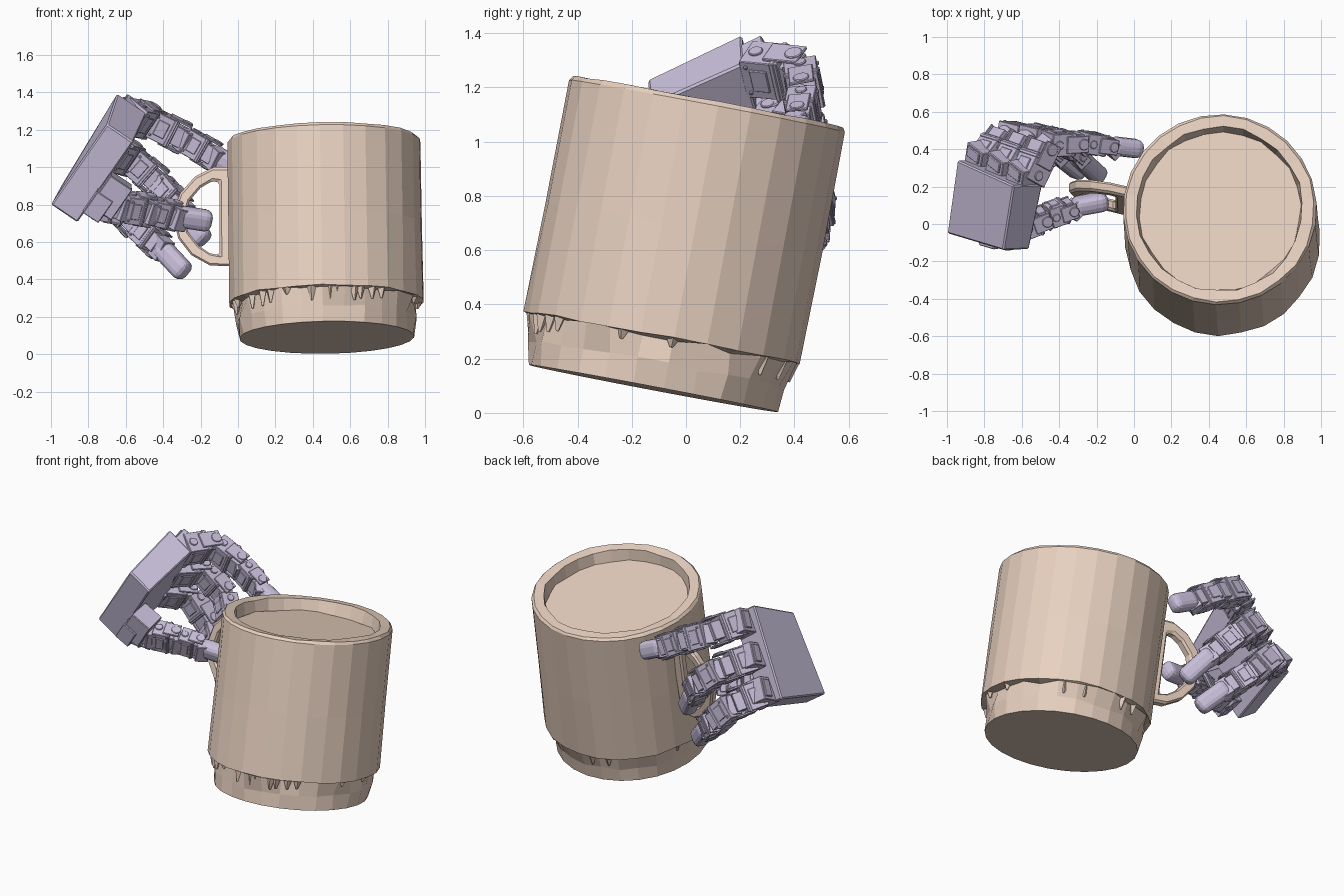
import bpy, bmesh, math, random
from mathutils import Vector, Matrix

if "Cube" in bpy.data.objects:
    bpy.data.objects.remove(bpy.data.objects["Cube"])

random.seed(4)


def material(name, rgb):
    m = bpy.data.materials.new(name)
    m.diffuse_color = (*rgb, 1)
    m.use_nodes = True
    m.node_tree.nodes["Principled BSDF"].inputs["Base Color"].default_value = m.diffuse_color
    return m


CLAY = material("clay", (0.81, 0.64, 0.53))
LILAC = material("lilac", (0.58, 0.52, 0.70))


def finish(bm, name, mat, bevel=0, segs=1):
    bmesh.ops.recalc_face_normals(bm, faces=bm.faces)
    me = bpy.data.meshes.new(name)
    bm.to_mesh(me)
    bm.free()
    ob = bpy.data.objects.new(name, me)
    bpy.context.collection.objects.link(ob)
    me.materials.append(mat)
    if bevel:
        b = ob.modifiers.new("bevel", 'BEVEL')
        b.width, b.segments = bevel, segs
    return ob


# Tilted mug: faceted lathe with a ragged step above the foot
SIDES = 26
axis = Vector((-0.015, 0.186, 0.982)).normalized()
mug_matrix = Matrix.Translation((0.475, -0.12, 0.09)) @ axis.to_track_quat('Z', 'Y').to_matrix().to_4x4()
# radius, height, jitter
profile = [(0.468, 0, 0), (0.476, 0.09, 0.014), (0.49, 0.185, 0.022), (0.519, 0.19, 0.006),
           (0.519, 0.6, 0), (0.518, 1.06, 0), (0.505, 1.076, 0.004), (0.445, 1.073, 0.007),
           (0.430, 1.0, 0.01)]
bm = bmesh.new()
rings = []
for r, z, j in profile:
    ring = []
    for i in range(SIDES):
        a = math.tau * i / SIDES
        rr, zz = r + random.uniform(-j, j), z + random.uniform(-j, j) * 0.6
        ring.append(bm.verts.new((rr * math.cos(a), rr * math.sin(a), zz)))
    rings.append(ring)
for lo, hi in zip(rings, rings[1:]):
    for i in range(SIDES):
        k = (i + 1) % SIDES
        bm.faces.new((lo[i], lo[k], hi[k], hi[i]))
bm.faces.new(rings[0])
bm.faces.new(rings[-1])
# Small chips hanging under the step
for i in range(22):
    a = random.uniform(0, math.tau)
    h = random.uniform(0.03, 0.08)
    m = Matrix.Rotation(a, 4, 'Z') @ Matrix.Translation((0.487, 0, 0.19 - h / 2)) @ Matrix.Rotation(math.pi, 4, 'X')
    bmesh.ops.create_cone(bm, cap_ends=True, segments=4, radius1=0.026, radius2=0.006, depth=h, matrix=m)
bm.transform(mug_matrix)
finish(bm, "mug_body", CLAY)

# D-shaped handle: matching outer and inner outlines given depth in y
outer = [(-0.03, 1.0), (-0.13, 1.0), (-0.23, 0.95), (-0.31, 0.86), (-0.35, 0.74), (-0.32, 0.62),
         (-0.25, 0.53), (-0.15, 0.475), (-0.03, 0.47), (-0.02, 0.73)]
inner = [(-0.10, 0.92), (-0.14, 0.925), (-0.20, 0.89), (-0.26, 0.82), (-0.285, 0.73), (-0.265, 0.65),
         (-0.21, 0.58), (-0.15, 0.54), (-0.10, 0.53), (-0.10, 0.73)]


def handle_point(p, side):
    return (p[0], 0.125 - 0.23 * (p[0] + 0.05) + 0.19 * (p[1] - 0.73) + side * 0.03, p[1])


bm = bmesh.new()
strips = [[bm.verts.new(handle_point(p, s)) for p in line]
          for line, s in ((outer, -1), (inner, -1), (inner, 1), (outer, 1))]
for j in range(4):
    a, b = strips[j], strips[(j + 1) % 4]
    for i in range(len(a)):
        k = (i + 1) % len(a)
        bm.faces.new((a[i], a[k], b[k], b[i]))
finish(bm, "mug_handle", CLAY, 0.012)

# Palm block: back face corners extruded along the inward normal
A, B = Vector((-1.0, -0.05, 0.8)), Vector((-0.945, 0.34, 0.9))
C, D = Vector((-0.645, 0.205, 1.395)), Vector((-0.70, -0.14, 1.23))
W = Vector((0.826, 0.03, -0.563))
V = (D - A).normalized()
U = (C - D).normalized()
bm = bmesh.new()
back = [bm.verts.new(p) for p in (A, B, C, D)]
face = [bm.verts.new(p + W * t) for p, t in ((A, 0.17), (B, 0.17), (C, 0.19), (D, 0.17))]
bm.faces.new(back)
bm.faces.new(face)
for i in range(4):
    k = (i + 1) % 4
    bm.faces.new((back[i], back[k], face[k], face[i]))
finish(bm, "palm", LILAC, 0.008)


def frame(p, q, hinge):
    a = (q - p).normalized()
    b = (hinge - a * hinge.dot(a)).normalized()
    m = Matrix((a, b, a.cross(b))).transposed().to_4x4()
    m.translation = (p + q) / 2
    return m


def box(bm, m, size, off=(0, 0, 0)):
    bmesh.ops.create_cube(bm, size=1, matrix=m @ Matrix.Translation(off) @ Matrix.Diagonal((*size, 1)))


def disc(bm, m, r, depth, off):
    turn = Matrix.Rotation(math.pi / 2, 4, 'X')
    bmesh.ops.create_cone(bm, cap_ends=True, segments=12, radius1=r, radius2=r, depth=depth,
                          matrix=m @ Matrix.Translation(off) @ turn)


# One motor segment: housing, bracket cheeks, pivots, ribs and screws
def segment(bm, p, q, hinge, w, d):
    m = frame(p, q, hinge)
    L = (q - p).length
    box(bm, m, (L * 0.66, w * 0.86, d), (-L * 0.1, 0, 0))
    box(bm, m, (L * 0.36, w * 0.6, d * 0.8), (L * 0.33, 0, 0))
    box(bm, m, (L * 0.08, w * 0.9, d * 1.06), (L * 0.14, 0, 0))
    for s in (-1, 1):
        box(bm, m, (L * 0.6, w * 0.07, d * 0.75), (L * 0.26, s * w * 0.45, 0))
        disc(bm, m, d * 0.25, w * 0.05, (L * 0.42, s * w * 0.49, 0))
        disc(bm, m, d * 0.2, w * 0.06, (-L * 0.25, s * w * 0.44, 0))
        box(bm, m, (L * 0.3, w * 0.5, d * 0.1), (-L * 0.12, 0, s * d * 0.5))
        for t in (-1, 1):
            box(bm, m, (0.014, 0.014, 0.01), (-L * 0.32, t * w * 0.3, s * d * 0.52))


# Three fingers and a thumb as joint paths ending in a rounded tip
paths = {
    "upper_finger": (V, [(-0.58, 0.22, 1.27), (-0.48, 0.43, 1.25), (-0.29, 0.44, 1.155),
                         (-0.13, 0.42, 1.06), (0.04, 0.4, 0.98)]),
    "middle_finger": (V, [(-0.69, 0.27, 1.08), (-0.58, 0.46, 1.05), (-0.43, 0.47, 0.92),
                          (-0.31, 0.37, 0.78), (-0.18, 0.25, 0.6)]),
    "lower_finger": (V, [(-0.81, 0.32, 0.9), (-0.69, 0.48, 0.85), (-0.54, 0.47, 0.69),
                         (-0.42, 0.38, 0.58), (-0.28, 0.27, 0.43)]),
    "thumb": (Vector((0.15, -0.35, 1)), [(-0.78, -0.04, 0.82), (-0.62, -0.02, 0.79), (-0.47, 0.04, 0.77),
                     (-0.33, 0.09, 0.74), (-0.14, 0.125, 0.71)]),
}
for name, (hinge, pts) in paths.items():
    pts = [Vector(p) for p in pts]
    bm = bmesh.new()
    for i in range(3):
        segment(bm, pts[i], pts[i + 1], hinge, 0.19 - 0.015 * i, 0.135 - 0.012 * i)
    for j in pts[1:4]:
        box(bm, frame(j - U * 0.03, j + W * 0.03, hinge), (0.08, 0.12, 0.08))
    finish(bm, name, LILAC, 0.003)
    # rounded fingertip
    bm = bmesh.new()
    m = frame(pts[3], pts[4], hinge)
    box(bm, m, ((pts[4] - pts[3]).length, 0.115, 0.1))
    finish(bm, name + "_tip", LILAC, 0.038, 3)

# Thumb base motor under the palm and root motors along the finger edge
bm = bmesh.new()
base = Vector((-0.68, -0.05, 0.85))
box(bm, frame(base - V * 0.08, base + V * 0.08, U), (0.2, 0.14, 0.14))
box(bm, frame(base - V * 0.12, base + V * 0.02, U), (0.14, 0.16, 0.1), (-0.03, 0, 0.03))
for t in (0.13, 0.5, 0.86):
    root = B.lerp(C, t) + W * 0.115 + U * 0.03
    m = frame(root - U * 0.06, root + U * 0.06, V)
    box(bm, m, (0.14, 0.15, 0.13))
    box(bm, m, (0.06, 0.11, 0.15), (0.03, 0, 0))
finish(bm, "knuckle_motors", LILAC, 0.004)
